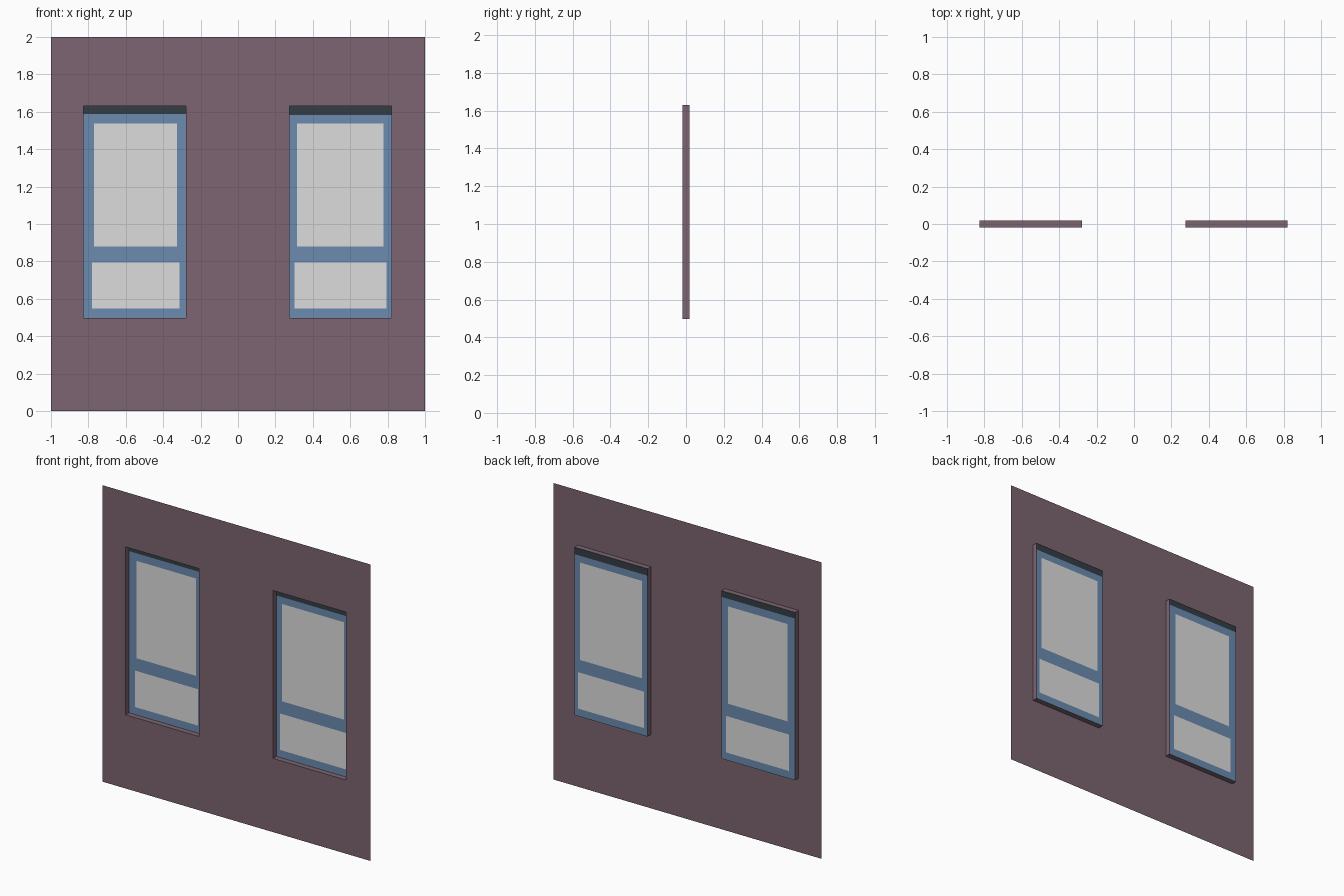
import bpy, bmesh

cube = bpy.data.objects.get("Cube")
if cube:
    bpy.data.objects.remove(cube, do_unlink=True)

FRONT, BACK = -0.018, 0.018
SILL, HEAD = 0.497, 1.63


def material(name, rgb):
    m = bpy.data.materials.new(name)
    m.use_nodes = True
    m.diffuse_color = (*rgb, 1)
    m.node_tree.nodes["Principled BSDF"].inputs["Base Color"].default_value = (*rgb, 1)
    return m


wall_mat = material("mauve wall", (0.20, 0.13, 0.165))
frame_mat = material("blue frame", (0.145, 0.26, 0.43))
glass_mat = material("pale glass", (0.72, 0.72, 0.72))
dark_mat = material("charcoal header", (0.033, 0.046, 0.056))


def grid_panel(name, xs, zs, y, mats, rule):
    """Upright sheet split at xs and zs; rule gives each cell's material, None is a hole."""
    bm = bmesh.new()
    rows = [[bm.verts.new((x, y, z)) for x in xs] for z in zs]
    for j in range(len(zs) - 1):
        for i in range(len(xs) - 1):
            index = rule(i, j)
            if index is not None:
                f = bm.faces.new((rows[j][i], rows[j][i + 1], rows[j + 1][i + 1], rows[j + 1][i]))
                f.material_index = index
    bmesh.ops.delete(bm, geom=[v for v in bm.verts if not v.link_faces], context='VERTS')
    return finish(name, bm, mats)


def finish(name, bm, mats):
    mesh = bpy.data.meshes.new(name)
    bm.to_mesh(mesh)
    bm.free()
    for m in mats:
        mesh.materials.append(m)
    obj = bpy.data.objects.new(name, mesh)
    bpy.context.collection.objects.link(obj)
    return obj


def reveal(name, x0, x1):
    """Four-sided tube lining the recess."""
    bm = bmesh.new()
    corners = [(x0, SILL), (x1, SILL), (x1, HEAD), (x0, HEAD)]
    loops = [[bm.verts.new((x, y, z)) for x, z in corners] for y in (FRONT, BACK)]
    for i in range(4):
        k = (i + 1) % 4
        bm.faces.new((loops[0][i], loops[1][i], loops[1][k], loops[0][k]))
    finish(name, bm, [wall_mat])


# Outer edges, upper pane edges, lower pane edges, header bottom
windows = {
    "right": ((-0.826, -0.278), (-0.77, -0.326), (-0.781, -0.313), 1.588),
    "left": ((0.275, 0.82), (0.315, 0.778), (0.302, 0.794), 1.583),
}

# Thin wall sheet with two openings
edges = [-1] + [x for w in windows.values() for x in w[0]] + [1]
grid_panel("wall", edges, [0, SILL, HEAD, 2], FRONT, [wall_mat],
           lambda i, j: None if j == 1 and i in (1, 3) else 0)

# Recessed windows: frame, two panes and a dark header strip
for side, (outer, upper, lower, header) in windows.items():
    reveal(side + "_window_reveal", *outer)
    middle = 0.84
    for part, pane, zs in (("lower", lower, [SILL, 0.548, 0.794, middle]),
                           ("upper", upper, [middle, 0.88, 1.537, header])):
        grid_panel(f"{side}_{part}_sash", [outer[0], *pane, outer[1]], zs, BACK,
                   [frame_mat, glass_mat], lambda i, j: int(i == 1 and j == 1))
    grid_panel(side + "_window_header", outer, [header, HEAD], BACK, [dark_mat], lambda i, j: 0)
